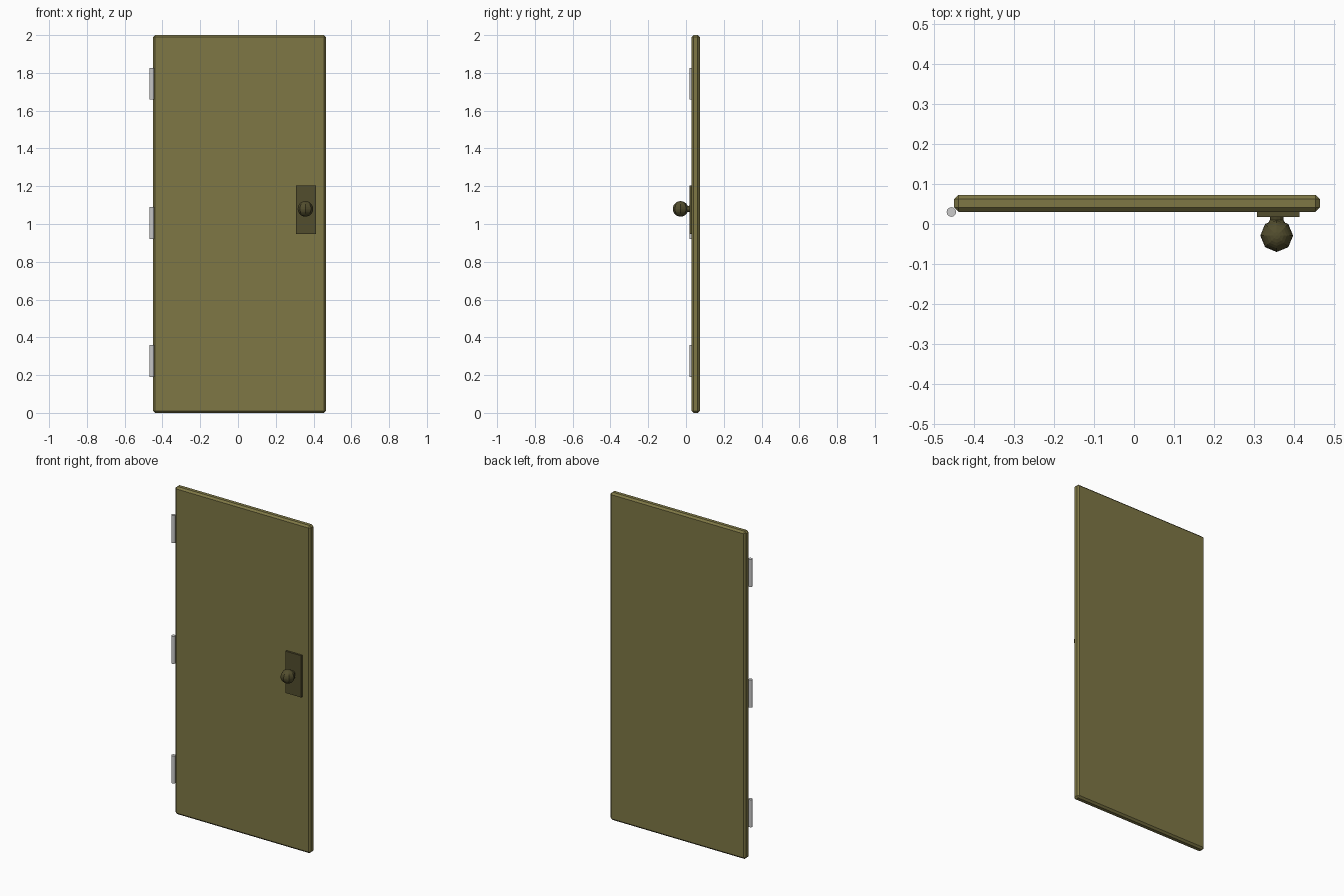
import bpy, bmesh
from math import pi, sin, cos
from mathutils import Matrix

if "Cube" in bpy.data.objects:
    bpy.data.objects.remove(bpy.data.objects["Cube"])


def material(name, color):
    m = bpy.data.materials.new(name)
    m.diffuse_color = (*color, 1)
    m.use_nodes = True
    m.node_tree.nodes["Principled BSDF"].inputs["Base Color"].default_value = m.diffuse_color
    return m


wood = material("olive_paint", (0.21, 0.185, 0.06))
metal = material("dark_bronze", (0.085, 0.075, 0.027))


def finish(name, bm, mat=None):
    bmesh.ops.recalc_face_normals(bm, faces=bm.faces)
    me = bpy.data.meshes.new(name)
    bm.to_mesh(me)
    bm.free()
    if mat:
        me.materials.append(mat)
    ob = bpy.data.objects.new(name, me)
    bpy.context.collection.objects.link(ob)
    return ob


def box(name, lo, hi, mat, bevel=0):
    bm = bmesh.new()
    bmesh.ops.create_cube(bm, size=1)
    for v in bm.verts:
        v.co = [(a + b) / 2 + c * (b - a) for a, b, c in zip(lo, hi, v.co)]
    ob = finish(name, bm, mat)
    if bevel:
        mod = ob.modifiers.new("chamfer", 'BEVEL')
        mod.width = bevel
        mod.segments = 1
    return ob


# Chamfered door slab and flat lock plate
box("door_panel", (-0.45, 0.03, 0), (0.465, 0.073, 2), wood, 0.011)
box("lock_plate", (0.308, 0.018, 0.948), (0.414, 0.032, 1.203), metal)

# Hinge barrels
for i, z in enumerate((0.275, 1.005, 1.742)):
    bm = bmesh.new()
    bmesh.ops.create_cone(bm, cap_ends=True, segments=12, radius1=0.012,
                          radius2=0.012, depth=0.168,
                          matrix=Matrix.Translation((-0.457, 0.03, z)))
    finish(f"hinge_{i + 1}", bm)

# Faceted knob ball with vertical poles
KX, KZ = 0.357, 1.08
bm = bmesh.new()
bmesh.ops.create_uvsphere(bm, u_segments=8, v_segments=14, radius=0.041,
                          matrix=Matrix.Translation((KX, -0.029, KZ)))
finish("knob", bm, metal)

# Neck flaring from the plate into the ball: y, half width, half height
bm = bmesh.new()
rings = []
for y, rx, rz in ((0.02, 0.017, 0.018), (0.01, 0.017, 0.015), (-0.012, 0.03, 0.026)):
    rings.append([bm.verts.new((KX + rx * cos(a * pi / 6), y, KZ + rz * sin(a * pi / 6)))
                  for a in range(12)])
for r, s in zip(rings, rings[1:]):
    for i in range(12):
        j = (i + 1) % 12
        bm.faces.new((r[i], r[j], s[j], s[i]))
bm.faces.new(rings[0])
bm.faces.new(rings[-1])
finish("knob_neck", bm, metal)
